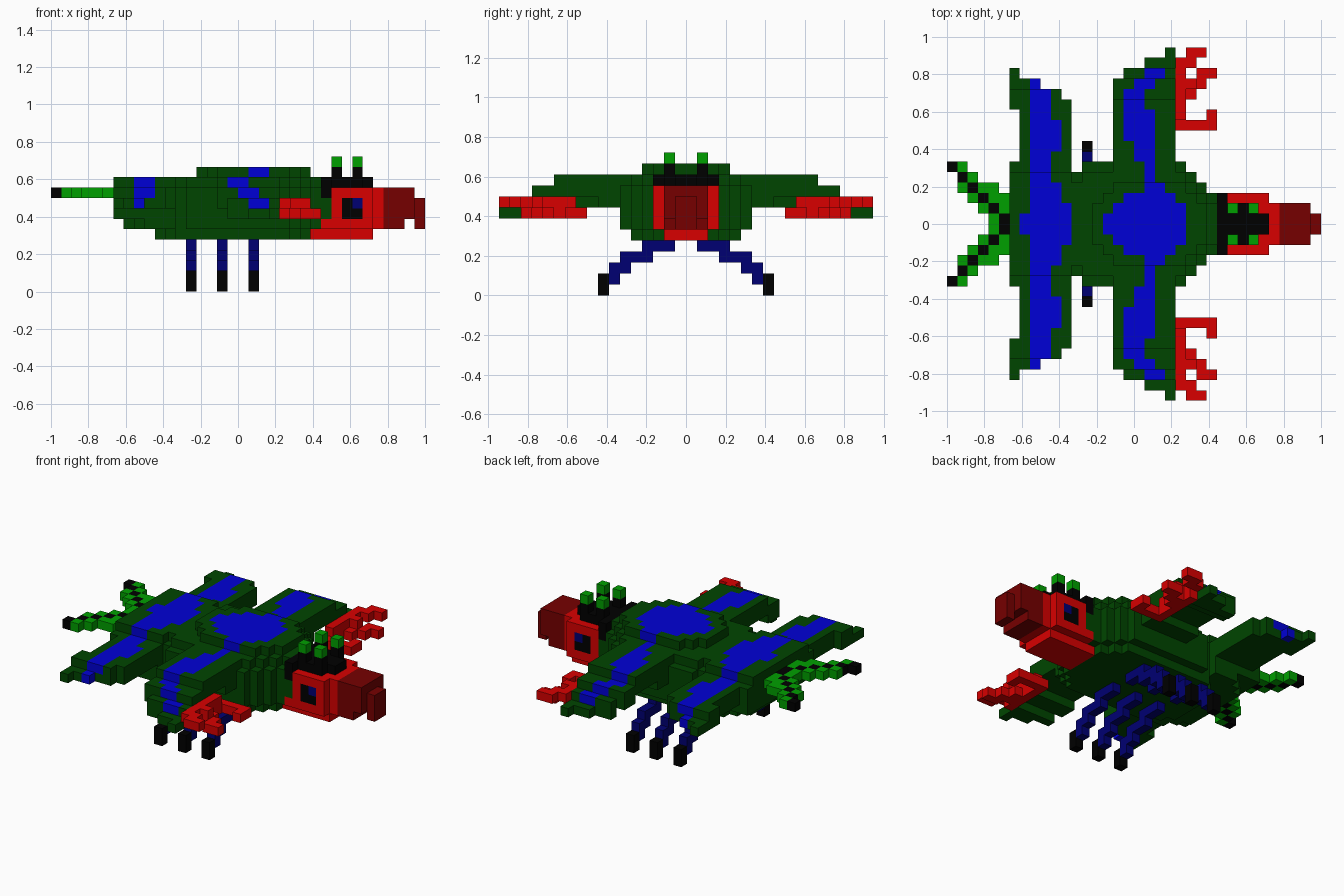
import bpy, bmesh

if "Cube" in bpy.data.objects:
    bpy.data.objects.remove(bpy.data.objects["Cube"], do_unlink=True)

U = 1 / 18  # edge of one block

COLOURS = {
    "dark_green": (0.0, 0.06, 0.0),
    "blue": (0.0, 0.0, 0.67),
    "red": (0.69, 0.0, 0.0),
    "dark_red": (0.18, 0.0, 0.0),
    "bright_green": (0.0, 0.35, 0.0),
    "black": (0.0, 0.0, 0.0),
    "navy": (0.0, 0.0, 0.17),
}
MATS = {}
for name, rgb in COLOURS.items():
    mat = bpy.data.materials.new(name)
    mat.use_nodes = True
    mat.diffuse_color = (*rgb, 1)
    mat.node_tree.nodes["Principled BSDF"].inputs["Base Color"].default_value = (*rgb, 1)
    MATS[name] = mat

cells = {}  # (i, j, k) -> [part, colour]


def fill(part, colour, i, m, k):
    """Fill inclusive block ranges on both sides; a leading * splits left and right."""
    for a in range(i[0], i[1] + 1):
        for b in range(m[0], m[1] + 1):
            for c in range(k[0], k[1] + 1):
                for j, side in ((b, "left_"), (-1 - b, "right_")):
                    cells[(a, j, c)] = [part.replace("*", side), colour]


def paint_top(i, m):
    """Turn the uppermost block of each column blue."""
    for a in range(i[0], i[1] + 1):
        for j in (m, -1 - m):
            k = max((c[2] for c in cells if c[0] == a and c[1] == j), default=None)
            if k is not None:
                cells[(a, j, k)][1] = "blue"


# Wings: row ranges along the span, chord start and end, bottom and top layer
FRONT = [(0, 7, 16, 21, 8, 10), (8, 11, 16, 21, 9, 10), (12, 13, 16, 21, 8, 9),
         (14, 14, 17, 21, 7, 8), (15, 15, 19, 21, 7, 7), (16, 16, 21, 21, 7, 7)]
BACK = [(0, 10, 7, 11, 8, 9), (11, 11, 6, 11, 8, 9), (12, 12, 6, 10, 8, 9),
        (13, 13, 6, 8, 8, 8), (14, 14, 6, 6, 8, 8)]
for part, rows in (("*front_wing", FRONT), ("*back_wing", BACK)):
    for m0, m1, i0, i1, k0, k1 in rows:
        fill(part, "dark_green", (i0, i1), (m0, m1), (k0, k1))

# Body: half width at each step along the length, with rounded belly and crest
width = {i: 6 for i in range(6, 23)}
width.update({12: 5, 23: 5, 24: 4, 25: 3})
crest = {14: 2, 15: 3, 23: 3, 24: 2}
belly = {10: 3, 11: 4, 23: 4, 24: 3}
keel = {7: 4, 8: 5}
for i, w in width.items():
    fill("body", "dark_green", (i, i), (0, w - 1), (7, 9))
    fill("body", "dark_green", (i, i), (0, w - 2), (10, 10))
    if i >= 7:
        fill("body", "dark_green", (i, i), (0, keel.get(i, w) - 1), (6, 6))
    if 10 <= i <= 24:
        fill("body", "dark_green", (i, i), (0, belly.get(i, min(w, 5)) - 1), (5, 5))
    if 14 <= i <= 24:
        fill("body", "dark_green", (i, i), (0, crest.get(i, 4) - 1), (11, 11))

# Blue markings along the back and wings: first row, last row, start, end
for m0, m1, i0, i1 in [(0, 0, 15, 22), (1, 1, 16, 22), (2, 2, 17, 21), (3, 3, 19, 20),
                       (4, 5, 19, 19), (6, 7, 18, 19), (8, 10, 17, 19), (11, 12, 17, 18),
                       (13, 13, 18, 19), (14, 14, 19, 20),
                       (0, 0, 7, 11), (1, 1, 8, 11), (2, 3, 8, 10), (4, 6, 8, 9),
                       (7, 9, 8, 10), (10, 12, 8, 9), (13, 13, 8, 8)]:
    for m in range(m0, m1 + 1):
        paint_top((i0, i1), m)

# Head with jaw, cap and eyes
fill("head", "red", (25, 30), (0, 1), (5, 5))
fill("head", "red", (26, 30), (0, 2), (6, 9))
fill("head", "red", (31, 31), (0, 1), (6, 9))
fill("head", "dark_green", (26, 26), (0, 2), (7, 8))
fill("head", "black", (26, 26), (0, 2), (9, 10))
fill("head", "black", (27, 29), (0, 1), (10, 10))
fill("head", "black", (30, 30), (0, 0), (10, 10))
fill("head", "black", (28, 29), (2, 2), (7, 8))
fill("head", "navy", (29, 29), (2, 2), (8, 8))

# Hooked beak
fill("beak", "dark_red", (32, 33), (0, 1), (6, 9))
fill("beak", "dark_red", (34, 34), (0, 1), (7, 9))
fill("beak", "dark_red", (35, 35), (0, 0), (6, 8))

# Horns on the cap
for i in (27, 29):
    fill("*horns", "black", (i, i), (1, 1), (11, 11))
    fill("*horns", "bright_green", (i, i), (1, 1), (12, 12))

# Claws on the leading edge of the front wings
for i, m, k in [((22, 25), (9, 9), (7, 7)), ((25, 25), (10, 10), (7, 7)),
                ((22, 22), (10, 14), (7, 8)), ((23, 23), (12, 12), (7, 7)),
                ((23, 23), (13, 13), (7, 8)), ((24, 24), (13, 13), (7, 7)),
                ((24, 25), (14, 14), (7, 7)), ((22, 23), (15, 15), (8, 8)),
                ((23, 24), (16, 16), (8, 8))]:
    fill("*claw", "red", i, m, k)

# Forked tail: green prongs with a dark stripe of blocks down the middle
for m in range(6):
    if m < 4:
        fill("tail", "bright_green", (4 - m, 4 - m), (m, m), (9, 9))
    if m > 0:
        fill("tail", "bright_green", (6 - m, min(5, 7 - m if m < 4 else 6 - m)), (m, m), (9, 9))
    fill("tail", "black", (5 - m, 5 - m), (m, m), (9, 9))

# Three pairs of bent legs
for i, part in ((19, "*front_leg"), (16, "*middle_leg"), (13, "*rear_leg")):
    for m, k in (((1, 3), 4), ((3, 5), 3), ((5, 6), 2), ((6, 6), 1)):
        fill(part, "navy", (i, i), m, (k, k))
    fill(part, "black", (i, i), (7, 7), (0, 1))

# Outer faces of a block: direction and corner offsets
SIDES = []
for axis in range(3):
    u, v = (axis + 1) % 3, (axis + 2) % 3
    for s in (0, 1):
        d = [0, 0, 0]
        d[axis] = 2 * s - 1
        ring = []
        for a, b in ((0, 0), (1, 0), (1, 1), (0, 1)):
            c = [0, 0, 0]
            c[axis], c[u], c[v] = s, a, b
            ring.append(tuple(c))
        SIDES.append((d, ring if s else ring[::-1]))


def build(part):
    """Make one mesh object from the outer skin of a part's blocks."""
    own = {p: c for p, (n, c) in cells.items() if n == part}
    used = sorted(set(own.values()))
    bm = bmesh.new()
    verts = {}
    for p, colour in own.items():
        for d, ring in SIDES:
            if tuple(a + b for a, b in zip(p, d)) in own:
                continue
            corners = []
            for c in ring:
                q = tuple(a + b for a, b in zip(p, c))
                if q not in verts:
                    verts[q] = bm.verts.new((-1 + q[0] * U, q[1] * U, q[2] * U))
                corners.append(verts[q])
            bm.faces.new(corners).material_index = used.index(colour)
    mesh = bpy.data.meshes.new(part)
    bm.to_mesh(mesh)
    bm.free()
    for c in used:
        mesh.materials.append(MATS[c])
    bpy.context.scene.collection.objects.link(bpy.data.objects.new(part, mesh))


for part in sorted({n for n, _ in cells.values()}):
    build(part)
